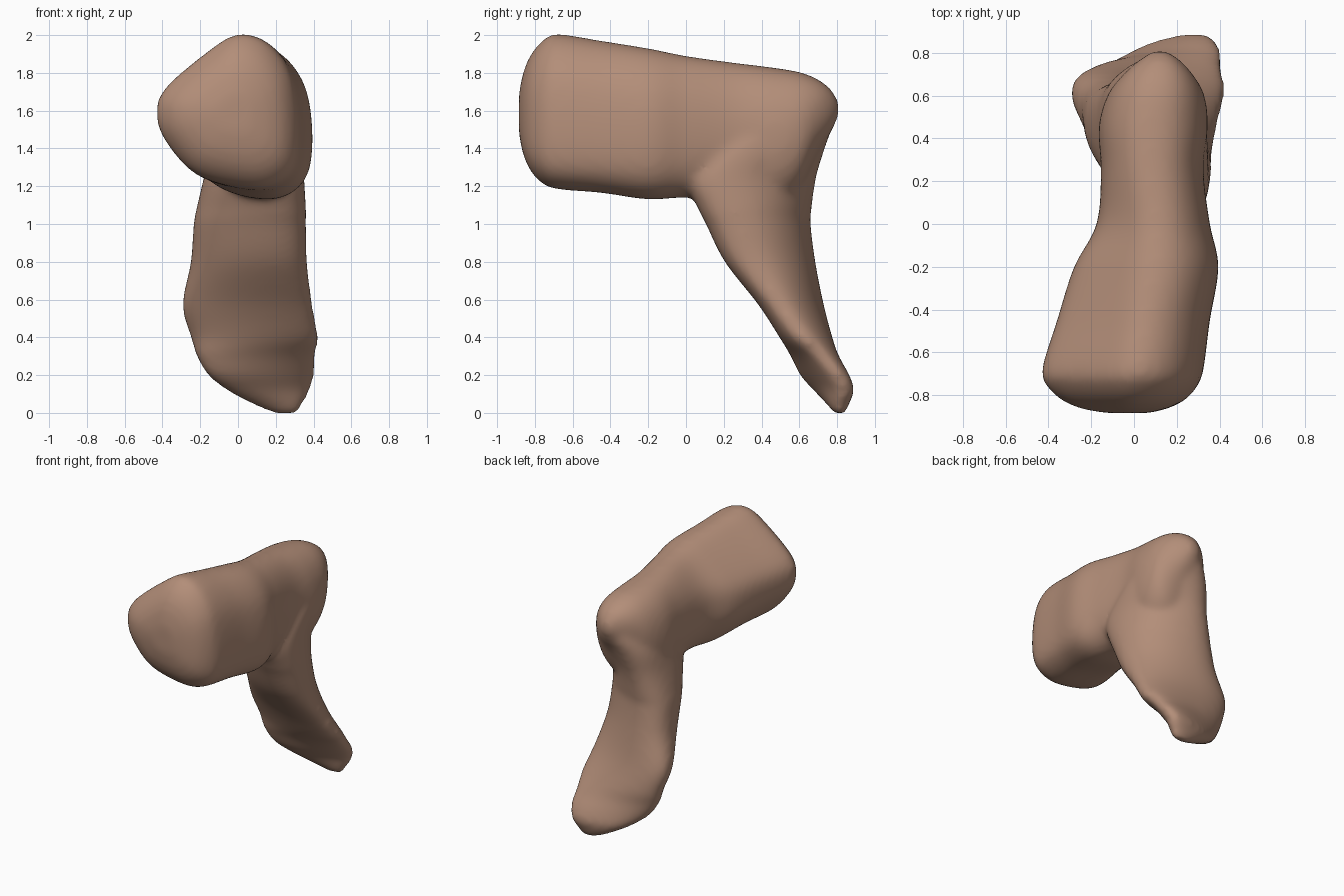
import bpy, bmesh, math

if "Cube" in bpy.data.objects:
    bpy.data.objects.remove(bpy.data.objects["Cube"])

N = 48


def catmull(a, b, c, d, t):
    return [0.5 * (2*q + (r-p)*t + (2*p-5*q+4*r-s)*t*t + (3*q-p-3*r+s)*t**3)
            for p, q, r, s in zip(a, b, c, d)]


def smooth_path(keys, steps, closed=False):
    n, out = len(keys), []
    get = (lambda i: keys[i % n]) if closed else (lambda i: keys[max(0, min(n-1, i))])
    for i in range(n if closed else n-1):
        out += [catmull(get(i-1), get(i), get(i+1), get(i+2), k/steps) for k in range(steps)]
    return out if closed else out + [list(keys[-1])]


def normalise(pts):
    us, vs = zip(*pts)
    return [(2*(u-min(us))/(max(us)-min(us))-1, 2*(v-min(vs))/(max(vs)-min(vs))-1) for u, v in pts]


def superellipse(e):
    f = lambda c: math.copysign(abs(c)**e, c)
    return [(f(math.sin(2*math.pi*i/N)), f(math.cos(2*math.pi*i/N))) for i in range(N)]


# Each key is (position, u min, u max, v min, v max, extra); extra drives blend or shear
def loft(bm, keys, section, place):
    rings = []
    for pos, u0, u1, v0, v1, t in smooth_path(keys, 6):
        rings.append([bm.verts.new(place((u0+u1)/2+u*(u1-u0)/2, (v0+v1)/2+v*(v1-v0)/2, pos))
                      for u, v in normalise(section(t))])
    for r, s in zip(rings, rings[1:]):
        for i in range(N):
            j = (i+1) % N
            bm.faces.new((r[i], r[j], s[j], s[i]))
    bm.faces.new(rings[0])
    bm.faces.new(rings[-1])


bm = bmesh.new()
oval = superellipse(0.9)

# Thigh: lopsided triangular section at the hip, rounder at the knee
hip = normalise(smooth_path([(0, 2.0), (.16, 1.95), (.28, 1.78), (.32, 1.52), (.3, 1.3), (.19, 1.2),
                             (.03, 1.19), (-.22, 1.26), (-.38, 1.43), (-.43, 1.57), (-.39, 1.71),
                             (-.16, 1.91)], N//12, True))
thigh = [(-.885, -.12, .06, 1.49, 1.68, 0), (-.865, -.24, .15, 1.38, 1.79, 0),
         (-.825, -.335, .235, 1.285, 1.89, 0), (-.76, -.405, .295, 1.215, 1.97, 0),
         (-.68, -.43, .325, 1.185, 2.005, 0),
         (-.45, -.36, .355, 1.165, 1.97, .1), (-.2, -.28, .395, 1.13, 1.93, .3),
         (0, -.175, .355, 1.14, 1.89, .6), (.25, -.155, .325, 1.12, 1.855, .9),
         (.45, -.165, .345, 1.08, 1.83, 1), (.6, -.125, .33, 1.18, 1.805, 1),
         (.7, -.05, .275, 1.38, 1.765, 1), (.77, .03, .21, 1.49, 1.71, 1),
         (.81, .09, .15, 1.58, 1.64, 1)]
loft(bm, thigh,
     lambda t: [(a[0]*(1-t)+b[0]*t, a[1]*(1-t)+b[1]*t) for a, b in zip(hip, oval)],
     lambda u, v, p: (u, p, v))

# Shin: twisted oval sections, tapering back to a thin, slanted lower end
shin = [(1.7, .03, .23, .4, .73, 0), (1.6, -.05, .29, .28, .785, 0), (1.5, -.1, .33, .2, .77, -.15),
        (1.4, -.145, .345, .12, .735, -.25), (1.25, -.18, .35, 0, .69, -.35),
        (1.08, -.22, .36, .065, .665, -.4), (1.0, -.235, .36, .105, .66, -.4),
        (.8, -.25, .365, .205, .685, -.4),
        (.57, -.295, .395, .385, .73, -.35), (.4, -.25, .425, .495, .775, -.1),
        (.3, -.22, .41, .555, .81, .3),
        (.2, -.16, .405, .605, .865, .6), (.12, -.06, .38, .675, .89, .6), (.05, .07, .345, .74, .865, .3),
        (-.003, .19, .315, .785, .84, 0)]
loft(bm, shin, lambda t: [(u, v+t*u) for u, v in oval], lambda u, v, p: (u, v, p))

bmesh.ops.recalc_face_normals(bm, faces=bm.faces)
me = bpy.data.meshes.new("bent_leg")
bm.to_mesh(me)
bm.free()
leg = bpy.data.objects.new("bent_leg", me)
bpy.context.collection.objects.link(leg)
bpy.context.view_layer.objects.active = leg
leg.select_set(True)

# Fuse the two parts into one soft surface
rm = leg.modifiers.new("fuse", 'REMESH')
rm.mode = 'VOXEL'
rm.voxel_size = 0.02
rm.use_smooth_shade = True
sm = leg.modifiers.new("soften", 'SMOOTH')
sm.factor = 0.5
sm.iterations = 12
bpy.ops.object.modifier_apply(modifier="fuse")
bpy.ops.object.modifier_apply(modifier="soften")
bpy.ops.object.shade_smooth()

# Skin
skin = bpy.data.materials.new("skin")
skin.diffuse_color = (0.45, 0.27, 0.19, 1)
skin.use_nodes = True
skin.node_tree.nodes["Principled BSDF"].inputs["Base Color"].default_value = skin.diffuse_color
leg.data.materials.append(skin)
